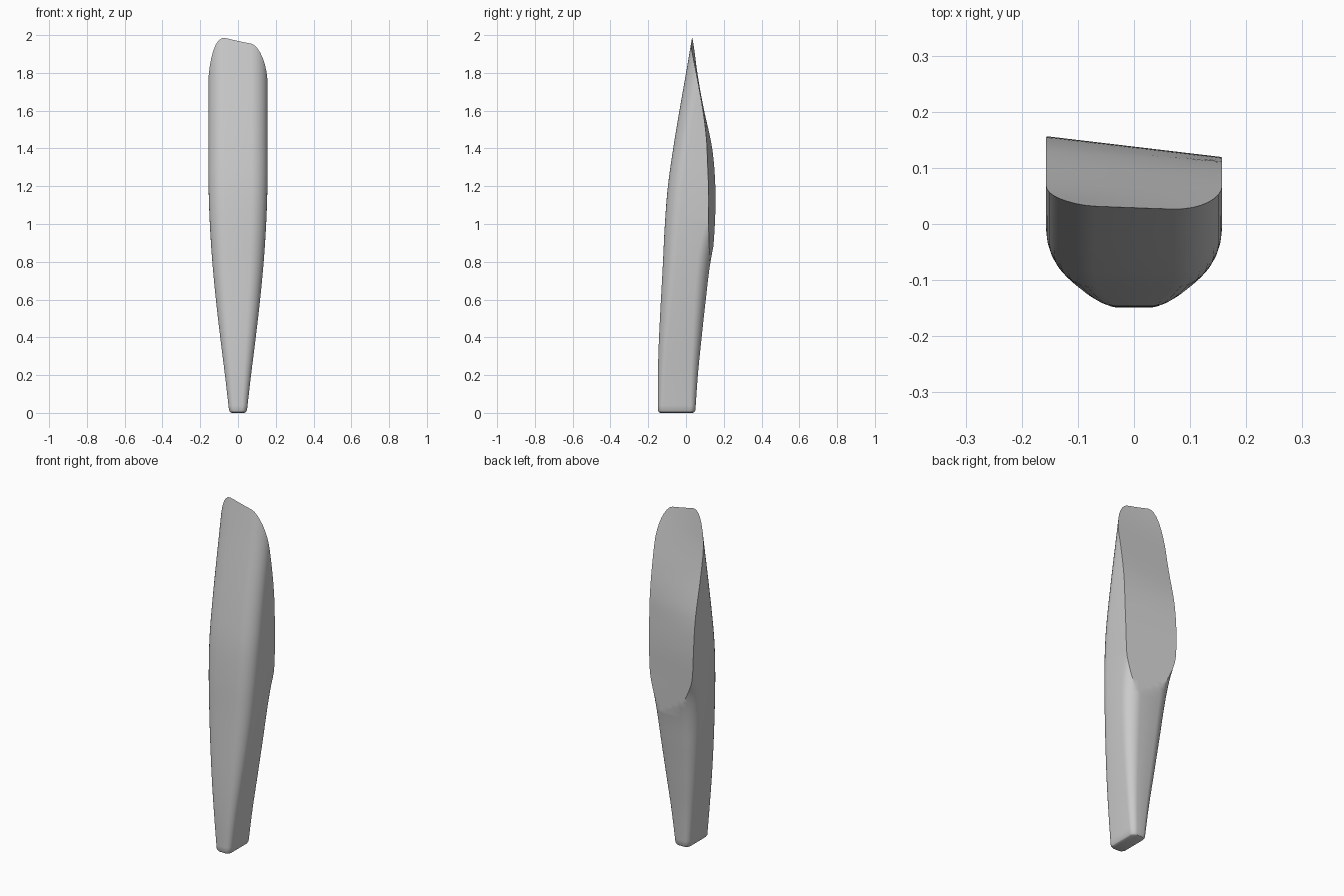
import bpy, bmesh, math

cube = bpy.data.objects.get("Cube")
if cube:
    bpy.data.objects.remove(cube, do_unlink=True)

# Single flat colour
grey = bpy.data.materials.new("plain grey")
grey.use_nodes = True
colour = (0.6, 0.6, 0.6, 1)
grey.diffuse_color = colour
grey.node_tree.nodes["Principled BSDF"].inputs["Base Color"].default_value = colour


def curve(points):
    """Smooth curve through (height, value) pairs."""
    def slope(i):
        a, b = points[max(i - 1, 0)], points[min(i + 1, len(points) - 1)]
        return (b[1] - a[1]) / (b[0] - a[0])

    def value(z):
        i = 0
        while i < len(points) - 2 and z > points[i + 1][0]:
            i += 1
        (z0, v0), (z1, v1) = points[i], points[i + 1]
        h = z1 - z0
        t = min(max((z - z0) / h, 0), 1)
        return ((1 + 2 * t) * (1 - t) ** 2 * v0 + t * (1 - t) ** 2 * h * slope(i)
                + t * t * (3 - 2 * t) * v1 + t * t * (t - 1) * h * slope(i + 1))
    return value


# Body outline by height
half_width = curve([(0, .046), (.2, .069), (.4, .094), (.6, .117), (.8, .136),
                    (1, .149), (1.2, .156), (1.4, .157), (2.1, .157)])
front = curve([(0, -.15), (.2, -.15), (.4, -.144), (.8, -.123), (1, -.113), (1.2, -.097),
               (1.4, -.069), (1.6, -.036), (1.8, -.001), (2, .033), (2.1, .05)])
back = curve([(0, .05), (.2, .064), (.4, .084), (.6, .106), (.8, .131),
              (.95, .165), (1.1, .23), (1.3, .25), (2.1, .25)])
# Hollowed rear face: centre depth and sideways tilt by height
cut_depth = curve([(.6, .135), (.8, .136), (1, .137), (1.2, .137), (1.4, .125),
                   (1.5, .111), (1.6, .093), (1.8, .057), (2, .024), (2.15, .0)])
cut_tilt = curve([(.6, -.11), (1.3, -.11), (1.6, -.02), (1.8, -.02), (2, -.08), (2.15, -.08)])


def section(z, inset=0):
    """Rounded cross-section, its front slightly convex."""
    w, f, b = half_width(z) - inset, front(z) + inset, back(z) - inset
    rx, ry = .55 * w, .48 * w
    ring = []
    for sx, y, sy, start in ((1, f, 1, 0), (1, b, -1, 1), (-1, b, -1, 0), (-1, f, 1, 1)):
        steps = range(9) if start else range(8, -1, -1)
        for k in (reversed(steps)):
            a = math.pi / 2 * k / 8
            x = sx * (w - rx + rx * math.sin(a))
            bulge = .006 * (x / w) ** 2
            ring.append((x, y + sy * (ry * (1 - math.cos(a)) + bulge), z))
    return ring


def make_object(name, bm):
    bmesh.ops.recalc_face_normals(bm, faces=bm.faces)
    mesh = bpy.data.meshes.new(name)
    bm.to_mesh(mesh)
    bm.free()
    mesh.materials.append(grey)
    obj = bpy.data.objects.new(name, mesh)
    bpy.context.collection.objects.link(obj)
    return obj


def loft(name, rings):
    bm = bmesh.new()
    loops = [[bm.verts.new(p) for p in r] for r in rings]
    n = len(loops[0])
    for a, b in zip(loops, loops[1:]):
        for i in range(n):
            j = (i + 1) % n
            bm.faces.new((a[i], a[j], b[j], b[i]))
    bm.faces.new(loops[0])
    bm.faces.new(loops[-1])
    return make_object(name, bm)


# Tapered body with a softened foot
rings = [section(0, .012), section(.004, .005), section(.014)]
rings += [section(.04 + 2.06 * i / 60) for i in range(61)]
body = loft("tapered_blade", rings)

# Cutter for the twisted rear face
cut_rings = []
for i in range(53):
    z = .6 + 1.55 * i / 52
    xs = [-.3 + .6 * k / 16 for k in range(17)]
    cut_rings.append([(x, cut_depth(z) + cut_tilt(z) * x, z) for x in xs]
                     + [(.3, .6, z), (-.3, .6, z)])
cutter = loft("rear_cutter", cut_rings)
cutter.hide_render = True

cut = body.modifiers.new("rear cut", 'BOOLEAN')
cut.operation = 'DIFFERENCE'
cut.solver = 'EXACT'
cut.object = cutter
for o in bpy.context.selected_objects:
    o.select_set(False)
body.select_set(True)
bpy.context.view_layer.objects.active = body
bpy.ops.object.modifier_apply(modifier=cut.name)
bpy.data.objects.remove(cutter, do_unlink=True)

# Keep only the solid in front of the cut
bm = bmesh.new()
bm.from_mesh(body.data)
stray = [v for v in bm.verts if v.co.z > 2.03]
bmesh.ops.delete(bm, geom=stray, context='VERTS')
bm.to_mesh(body.data)
bm.free()
bpy.ops.object.shade_smooth_by_angle(angle=math.radians(30))
